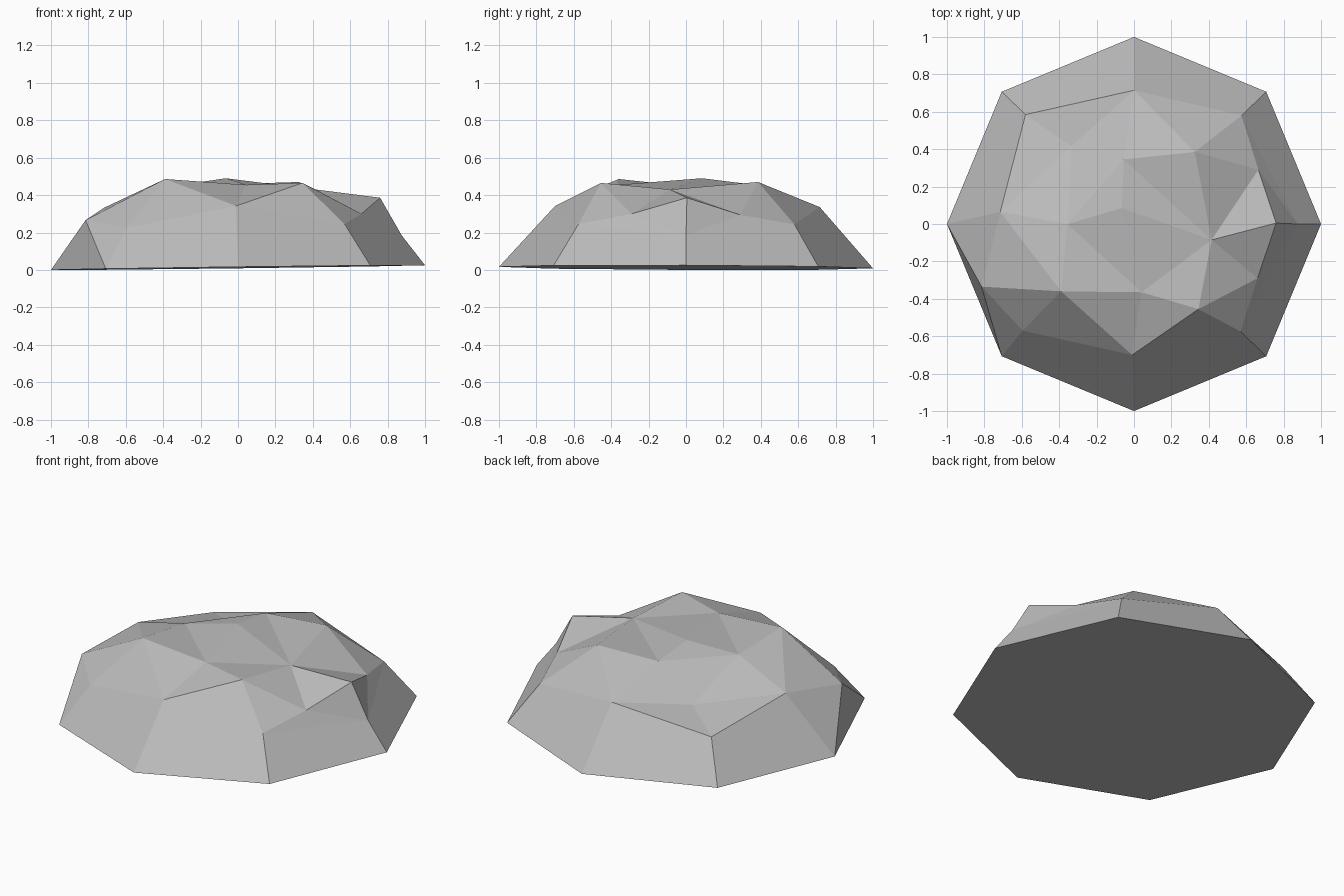
import bpy, bmesh, math
from mathutils import Vector
from mathutils.geometry import delaunay_2d_cdt

cube = bpy.data.objects.get("Cube")
if cube:
    bpy.data.objects.remove(cube)

# Stone colour
stone = bpy.data.materials.new("stone grey")
stone.use_nodes = True
grey = (.5, .5, .5, 1)
stone.diffuse_color = grey
stone.node_tree.nodes["Principled BSDF"].inputs["Base Color"].default_value = grey

# Corner points of the rock's chipped crown
crown = {
    "N": (.875, 0, .185), "C": (.575, .58, .243), "A": (0, .715, .336),
    "B": (-.58, .585, .23), "D": (-.715, .065, .333), "E": (-.815, -.335, .266),
    "G": (-.595, -.57, .225), "H": (-.01, -.7, .342), "L": (.57, -.575, .245),
    "O": (.665, .29, .295), "M": (.76, .005, .386), "K": (.66, -.29, .3),
    "J": (.345, -.455, .465), "I": (.04, -.365, .455), "F": (-.39, -.36, .486),
    "P": (.415, -.085, .43), "Q": (.325, .385, .47), "R": (-.055, .345, .458),
    "S": (-.065, .085, .49), "T": (-.355, 0, .447), "U": (-.335, .415, .295),
}
# Shoulder outline first, then the ridges and valleys that run across the top
creases = ["NCABDEGHLN", "NOCQARQPRSPIST", "OMNKLJKPJHIJ", "MPOQ", "KM",
           "AUDTFD", "BUTRU", "EF", "GFH", "FIT"]

names = list(crown)
edges = [(names.index(a), names.index(b))
         for path in creases for a, b in zip(path, path[1:])]
flat = [Vector(p[:2]) for p in crown.values()]
_, _, facets, origins, _, _ = delaunay_2d_cdt(flat, edges, [], 1, 1e-5)

bm = bmesh.new()
top = {n: bm.verts.new(p) for n, p in crown.items()}

# Crown facets
for f in facets:
    bm.faces.new([top[names[origins[i][0]]] for i in f])

# Slightly tilted eight-sided foot
foot = []
for i in range(8):
    a = i * math.pi / 4
    x, y = math.cos(a), math.sin(a)
    foot.append(bm.verts.new((x, y, .0125 + .0125 * x - .004 * y)))
bm.faces.new(foot[::-1])

# Sloping sides, with an extra chipped corner on one of them
shoulder = [top[n] for n in "NCABDGHL"]
for i in range(8):
    j = (i + 1) % 8
    a, b, c, d = foot[i], foot[j], shoulder[j], shoulder[i]
    if d is top["D"]:
        chip = top["E"]
        for tri in ((a, chip, d), (a, b, chip), (b, c, chip)):
            bm.faces.new(tri)
    else:
        bm.faces.new((a, b, c, d))

bmesh.ops.recalc_face_normals(bm, faces=bm.faces[:])
lowest = min(v.co.z for v in bm.verts)
bmesh.ops.translate(bm, verts=bm.verts[:], vec=(0, 0, -lowest))
mesh = bpy.data.meshes.new("rock")
bm.to_mesh(mesh)
bm.free()
mesh.materials.append(stone)
rock = bpy.data.objects.new("rock", mesh)
bpy.context.collection.objects.link(rock)
